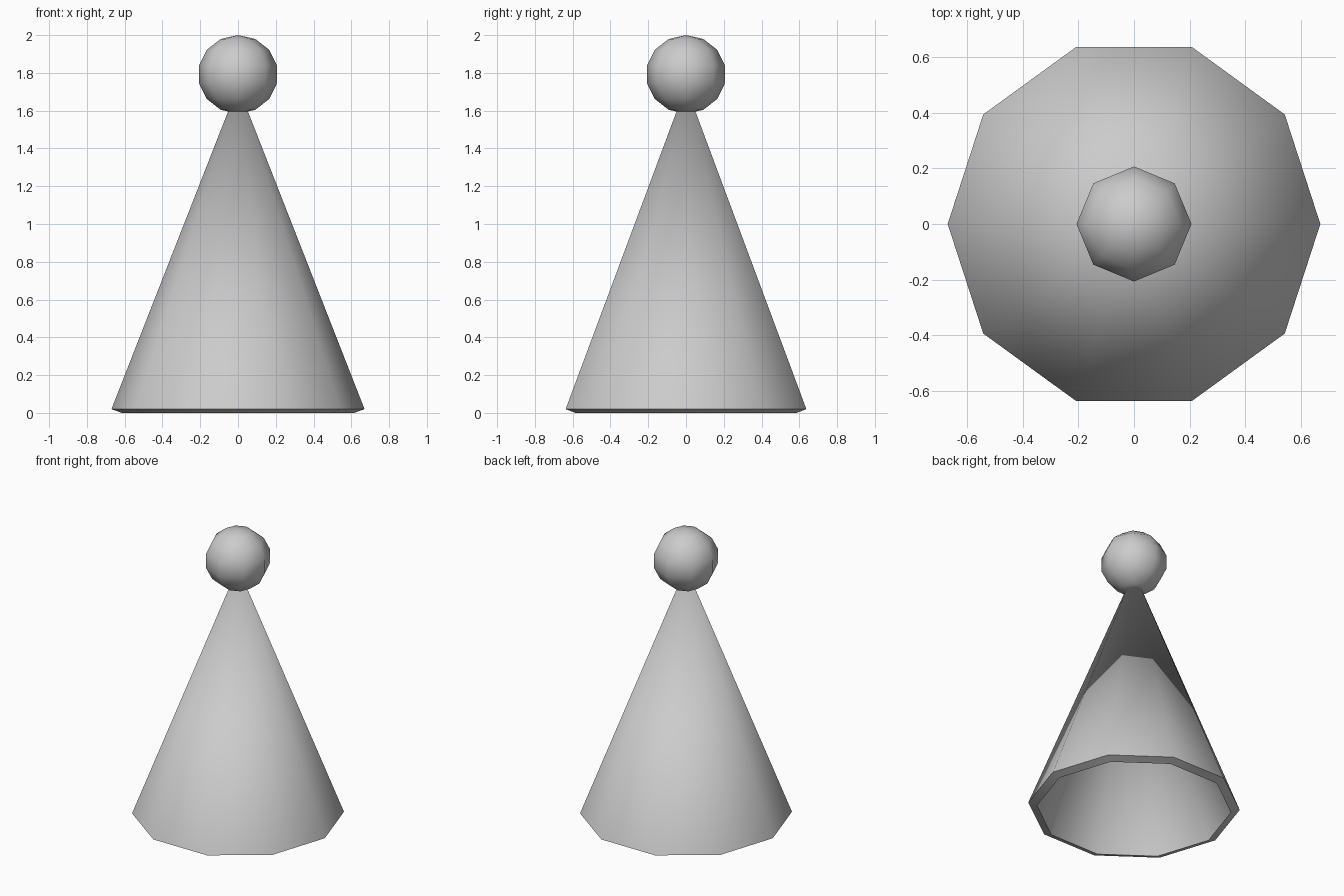
import bpy, bmesh, math

if "Cube" in bpy.data.objects:
    bpy.data.objects.remove(bpy.data.objects["Cube"])


def lathe(name, profile, sides, closed=False):
    """Revolve (radius, z) points around z; zero radius makes a pole."""
    bm = bmesh.new()
    rings = []
    for r, z in profile:
        if r < 1e-6:
            rings.append([bm.verts.new((0, 0, z))] * sides)
        else:
            rings.append([bm.verts.new((r * math.cos(2 * math.pi * i / sides),
                                        r * math.sin(2 * math.pi * i / sides), z))
                          for i in range(sides)])
    pairs = list(zip(rings, rings[1:]))
    if closed:
        pairs.append((rings[-1], rings[0]))
    for a, b in pairs:
        if a[0] is a[1] and b[0] is b[1]:
            continue
        for i in range(sides):
            j = (i + 1) % sides
            corners = list(dict.fromkeys((a[i], a[j], b[j], b[i])))
            bm.faces.new(corners)
    bmesh.ops.recalc_face_normals(bm, faces=bm.faces[:])
    mesh = bpy.data.meshes.new(name)
    bm.to_mesh(mesh)
    bm.free()
    obj = bpy.data.objects.new(name, mesh)
    bpy.context.collection.objects.link(obj)
    bpy.ops.object.select_all(action='DESELECT')
    obj.select_set(True)
    bpy.context.view_layer.objects.active = obj
    bpy.ops.object.shade_smooth_by_angle(angle=math.radians(60))
    return obj


# Hollow ten-sided cone with a bevelled-looking wall edge at the bottom
lathe("hat_cone", [(0.67, 0.02), (0, 1.73), (0, 1.67), (0.615, 0)], 10, closed=True)

# Eight-sided ball on the tip
RINGS, RADIUS, HALF_HEIGHT = 7, 0.212, 0.208
ball = [(RADIUS * math.sin(math.pi * k / RINGS),
         2.0 - HALF_HEIGHT + HALF_HEIGHT * math.cos(math.pi * k / RINGS))
        for k in range(RINGS + 1)]
ball[0] = (0, ball[0][1])
ball[-1] = (0, ball[-1][1])
lathe("tip_ball", ball, 8)
